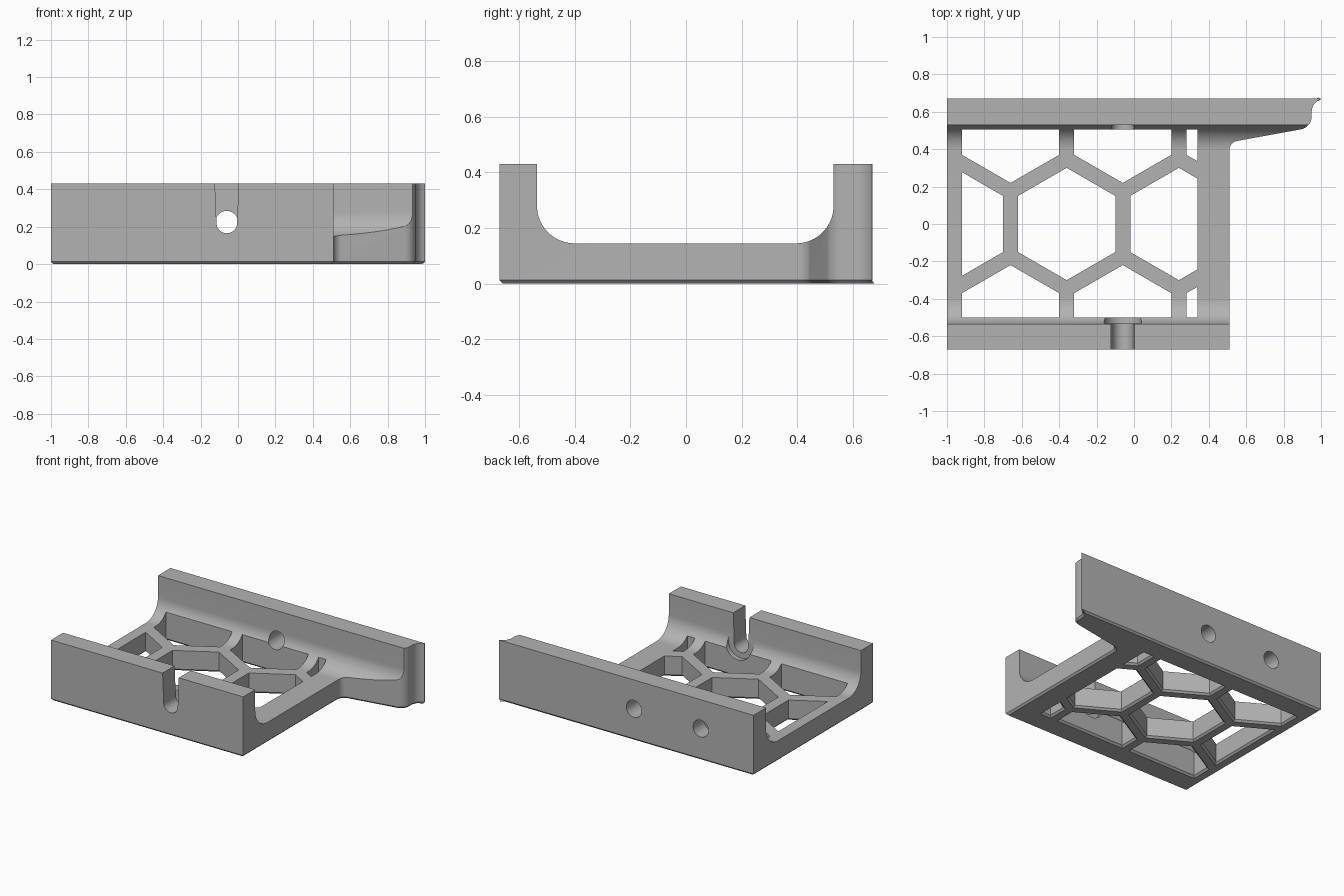
import bpy, bmesh
from math import sin, cos, radians, sqrt

if "Cube" in bpy.data.objects:
    bpy.data.objects.remove(bpy.data.objects["Cube"])

TOP, FLOOR, CHAMFER = 0.43, 0.145, 0.013
FRONT, BACK, RADIUS = -0.535, 0.53, 0.135
HOLE_X, HOLE_Z = -0.06, 0.225


def arc(cx, cy, r, start, end, n=12):
    angles = [radians(start + (end - start) * i / n) for i in range(n + 1)]
    return [(cx + r * cos(a), cy + r * sin(a)) for a in angles]


def loft(bm, rings):
    """Capped solid through rings with equal point counts."""
    rows = [[bm.verts.new(p) for p in ring] for ring in rings]
    n = len(rows[0])
    bm.faces.new(rows[0])
    bm.faces.new(rows[-1])
    for a, b in zip(rows, rows[1:]):
        for i in range(n):
            j = (i + 1) % n
            bm.faces.new((a[i], a[j], b[j], b[i]))


def along_y(pts, y0, y1):
    return [[(x, y, z) for x, z in pts] for y in (y0, y1)]


def make(name, bm):
    bmesh.ops.recalc_face_normals(bm, faces=bm.faces)
    mesh = bpy.data.meshes.new(name)
    bm.to_mesh(mesh)
    bm.free()
    obj = bpy.data.objects.new(name, mesh)
    bpy.context.collection.objects.link(obj)
    return obj


def clip(pts, axis, limit, sign):
    """Keep the part of a polygon on one side of an axis-aligned line."""
    out = []
    for p, q in zip(pts, pts[1:] + pts[:1]):
        dp, dq = sign * (limit - p[axis]), sign * (limit - q[axis])
        if dp >= 0:
            out.append(p)
        if dp * dq < 0:
            t = dp / (dp - dq)
            out.append(tuple(a + (b - a) * t for a, b in zip(p, q)))
    return out


def window(cx, cy, grow):
    pts = arc(cx, cy, (0.26 + grow) * 2 / sqrt(3), 30, 330, 5)
    for axis, limit, sign in ((0, -0.92, -1), (0, 0.34, 1), (1, -0.5, -1), (1, 0.505, 1)):
        pts = clip(pts, axis, limit + sign * grow, sign)
    return pts


# Body block with the long back arm and chamfered underside
outline = [(-1, -0.67), (0.51, -0.67)]
outline += arc(0.56, 0.395, 0.05, 180, 100, 8)
outline += arc(0.88, 0.575, 0.07, -80, 0, 8)
outline += arc(1.02, 0.6, 0.07, 180, 107, 8)
outline += [(1, 0.67), (-1, 0.67)]
bm = bmesh.new()
loft(bm, [[(x, y, z) for x, y in outline] for z in (0, TOP)])
bmesh.ops.recalc_face_normals(bm, faces=bm.faces)
rim = [e for e in bm.edges if all(v.co.z < 0.001 for v in e.verts)]
bmesh.ops.bevel(bm, geom=rim, offset=CHAMFER, segments=1, affect='EDGES')
body = make("bracket_body", bm)

cutters = []

# Rounded channel along the length
channel = [(BACK, 0.6), (FRONT, 0.6)]
channel += arc(FRONT + RADIUS, FLOOR + RADIUS, RADIUS, 180, 270, 16)
channel += arc(BACK - RADIUS, FLOOR + RADIUS, RADIUS, 270, 360, 16)
bm = bmesh.new()
loft(bm, [[(x, y, z) for y, z in channel] for x in (-1.2, 1.2)])
cutters.append(make("channel_cutter", bm))

# Honeycomb windows with chamfered lower rims
bm = bmesh.new()
for row in (-1, 0, 1):
    for col in range(3):
        cx = -0.96 + 0.6 * col + 0.3 * abs(row)
        levels = ((-0.005, CHAMFER + 0.005), (CHAMFER, 0), (0.4, 0))
        loft(bm, [[(x, y, z) for x, y in window(cx, 0.52 * row, g)] for z, g in levels])
cutters.append(make("window_cutter", bm))

# Tapered open slot in the front wall
bm = bmesh.new()
slot = [(HOLE_X + 0.066, 0.5), (HOLE_X - 0.066, 0.5)]
slot += arc(HOLE_X, 0.22, 0.055, 180, 360, 20)
loft(bm, along_y(slot, -0.8, -0.45))
cutters.append(make("slot_cutter", bm))

# Round seat behind the slot, through hole and blind hole in the back wall
bm = bmesh.new()
for x, r, y0, y1 in ((HOLE_X, 0.1, FRONT + 0.002, -0.38),
                     (HOLE_X, 0.06, 0.4, 0.8),
                     (-0.585, 0.06, 0.55, 0.8)):
    loft(bm, along_y(arc(x, HOLE_Z, r, 0, 350, 35), y0, y1))
cutters.append(make("hole_cutter", bm))

bpy.context.view_layer.objects.active = body
body.select_set(True)
for cutter in cutters:
    cutter.hide_render = True
    mod = body.modifiers.new(cutter.name, 'BOOLEAN')
    mod.operation, mod.solver, mod.object = 'DIFFERENCE', 'EXACT', cutter
    bpy.ops.object.modifier_apply(modifier=mod.name)
    bpy.data.objects.remove(cutter)

# Plain grey finish
grey = bpy.data.materials.new("plain_grey")
grey.use_nodes = True
colour = (0.45, 0.45, 0.45, 1)
grey.diffuse_color = colour
grey.node_tree.nodes["Principled BSDF"].inputs["Base Color"].default_value = colour
body.data.materials.clear()
body.data.materials.append(grey)
bpy.ops.object.shade_smooth_by_angle(angle=radians(30))
